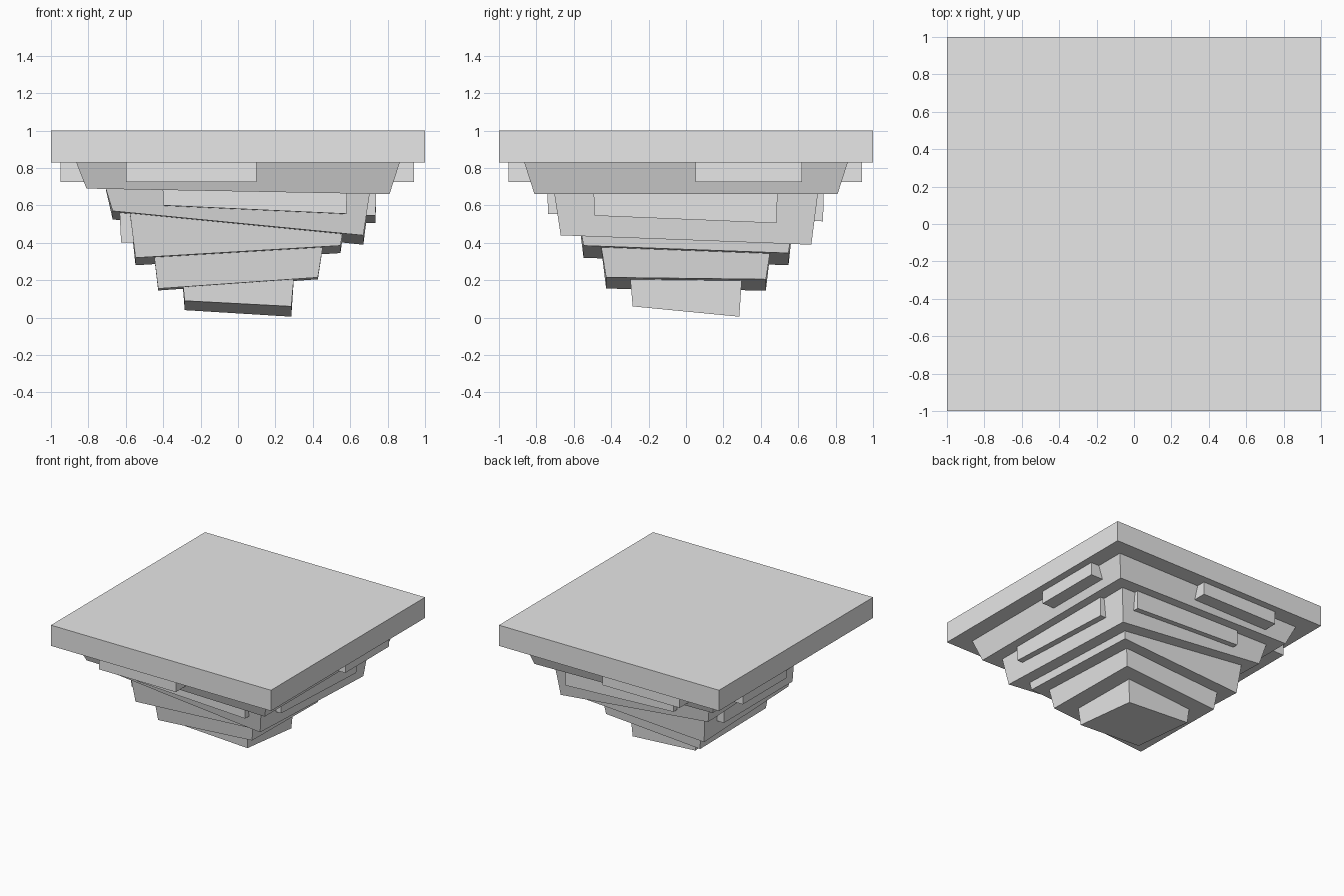
import bpy

cube = bpy.data.objects.get("Cube")
if cube:
    bpy.data.objects.remove(cube, do_unlink=True)

stone = bpy.data.materials.new("light_grey")
stone.use_nodes = True
GREY = (0.8, 0.8, 0.8, 1.0)
stone.diffuse_color = GREY
stone.node_tree.nodes["Principled BSDF"].inputs["Base Color"].default_value = GREY


def block(name, x, y, top, low, flare=0.0):
    """Block with x and y ranges at its foot, flaring out upwards.
    low: foot heights at front left, front right, back right, back left."""
    corners = [(0, 0), (1, 0), (1, 1), (0, 1)]
    verts = [(x[i], y[j], z) for (i, j), z in zip(corners, low)]
    verts += [(x[i] + flare * (2 * i - 1), y[j] + flare * (2 * j - 1), top)
              for i, j in corners]
    sides = [(i, (i + 1) % 4, (i + 1) % 4 + 4, i + 4) for i in range(4)]
    mesh = bpy.data.meshes.new(name)
    mesh.from_pydata(verts, [], [(3, 2, 1, 0), (4, 5, 6, 7)] + sides)
    mesh.materials.append(stone)
    obj = bpy.data.objects.new(name, mesh)
    bpy.context.collection.objects.link(obj)
    return obj


def tier(name, half, top, low, flare):
    return block(name, (-half, half), (-half, half), top, low, flare)


# Flat top slab
tier("top_slab", 1.0, 1.0, [0.83] * 4, 0)

# Tapered tiers with tilted undersides
tier("upper_tier", 0.81, 0.83, (0.69, 0.66, 0.66, 0.69), 0.055)
tier("second_tier", 0.67, 0.70, (0.57, 0.44, 0.39, 0.525), 0.04)
tier("third_tier", 0.548, 0.60, (0.32, 0.385, 0.345, 0.28), 0.035)
tier("fourth_tier", 0.427, 0.40, (0.155, 0.215, 0.205, 0.145), 0.03)
tier("bottom_tier", 0.285, 0.23, (0.09, 0.06, 0.005, 0.04), 0.015)

# Straight bars crossing under the slab
block("upper_bar_lengthwise", (-0.6, 0.1), (-0.95, 0.94), 0.84, [0.725] * 4)
block("upper_bar_crosswise", (-0.95, 0.94), (0.05, 0.62), 0.84, [0.725] * 4)

# Tilted bars in the second tier
block("lower_bar_lengthwise", (-0.4, 0.58), (-0.738, 0.733), 0.70,
      (0.60, 0.555, 0.515, 0.56), 0.003)
block("lower_bar_crosswise", (0, 0.735), (-0.49, 0.485), 0.70,
      (0.545, 0.545, 0.505, 0.505), 0.005)
block("side_ledge", (-0.625, 0), (-0.49, 0.4), 0.60, [0.402] * 4, 0.01)
